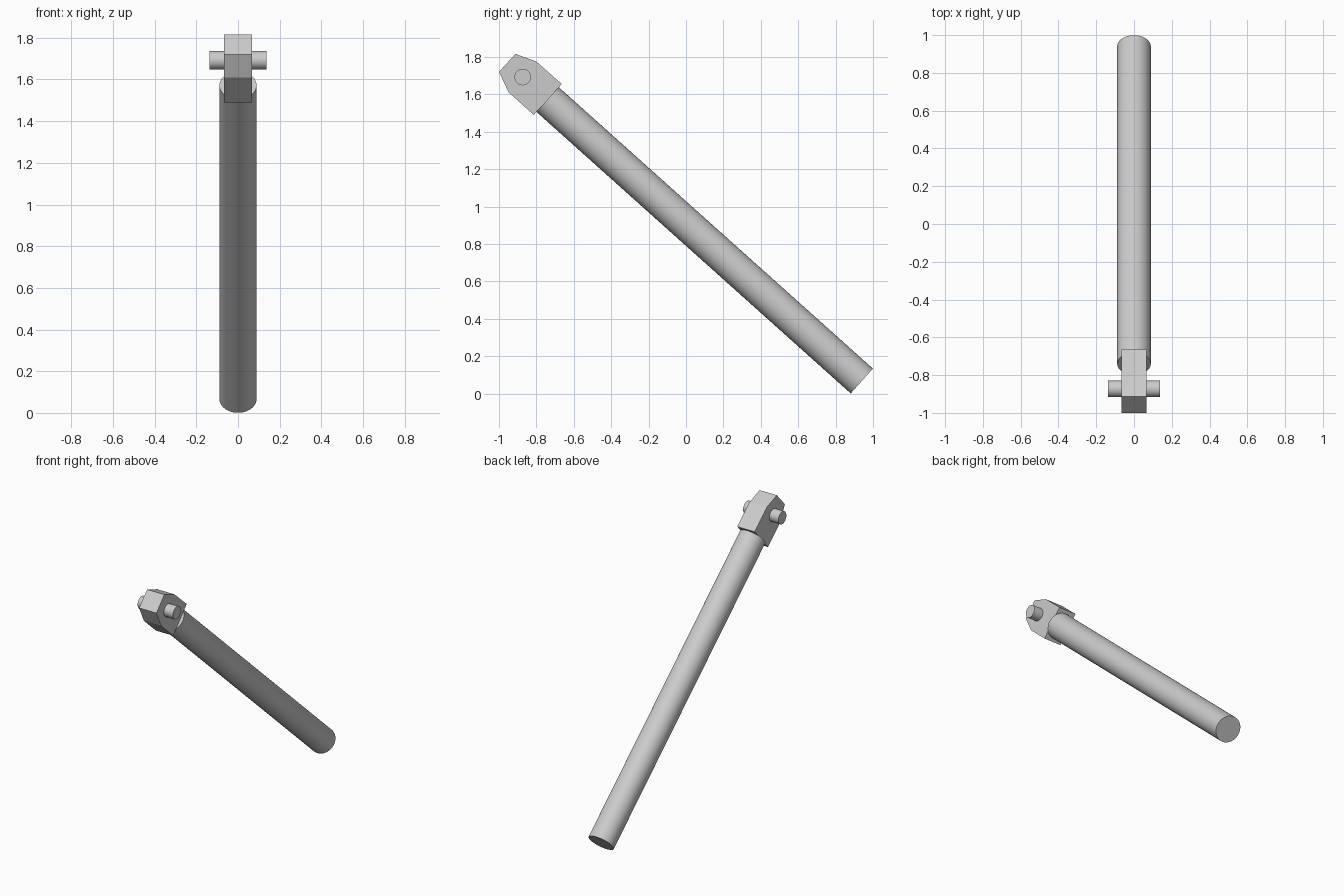
import bpy, bmesh
from mathutils import Vector

cube = bpy.data.objects.get("Cube")
if cube:
    bpy.data.objects.remove(cube, do_unlink=True)

# Single plain grey
grey = bpy.data.materials.new("plain_grey")
grey.use_nodes = True
colour = (0.6, 0.6, 0.6, 1)
grey.diffuse_color = colour
grey.node_tree.nodes["Principled BSDF"].inputs["Base Color"].default_value = colour


def round_bar(name, start, end, radius):
    """Smooth cylinder between two points."""
    start, end = Vector(start), Vector(end)
    axis = end - start
    bpy.ops.mesh.primitive_cylinder_add(
        vertices=64, radius=radius, depth=axis.length, location=(start + end) / 2,
        rotation=axis.to_track_quat("Z", "Y").to_euler())
    bar = bpy.context.object
    bar.name = name
    bar.data.materials.append(grey)
    bpy.ops.object.shade_smooth_by_angle()
    return bar


def side_plate(name, outline, half_width):
    """Extrude a (y, z) outline evenly across x."""
    bm = bmesh.new()
    face = bm.faces.new([bm.verts.new((-half_width, y, z)) for y, z in outline])
    moved = bmesh.ops.extrude_face_region(bm, geom=[face])["geom"]
    bmesh.ops.translate(bm, vec=(2 * half_width, 0, 0),
                        verts=[v for v in moved if isinstance(v, bmesh.types.BMVert)])
    bmesh.ops.recalc_face_normals(bm, faces=bm.faces)
    mesh = bpy.data.meshes.new(name)
    bm.to_mesh(mesh)
    bm.free()
    mesh.materials.append(grey)
    plate = bpy.data.objects.new(name, mesh)
    bpy.context.collection.objects.link(plate)
    return plate


# Long sloping rod
round_bar("rod", (0, 0.94, 0.067), (0, -0.74, 1.572), 0.089)

# Tapered flat head at the upper end
side_plate("head", [(-1.0, 1.72), (-0.912, 1.816), (-0.80, 1.775),
                    (-0.664, 1.655), (-0.814, 1.49), (-0.948, 1.61)], 0.067)

# Cross pin through the head
round_bar("cross_pin", (-0.137, -0.873, 1.692), (0.137, -0.873, 1.692), 0.044)
